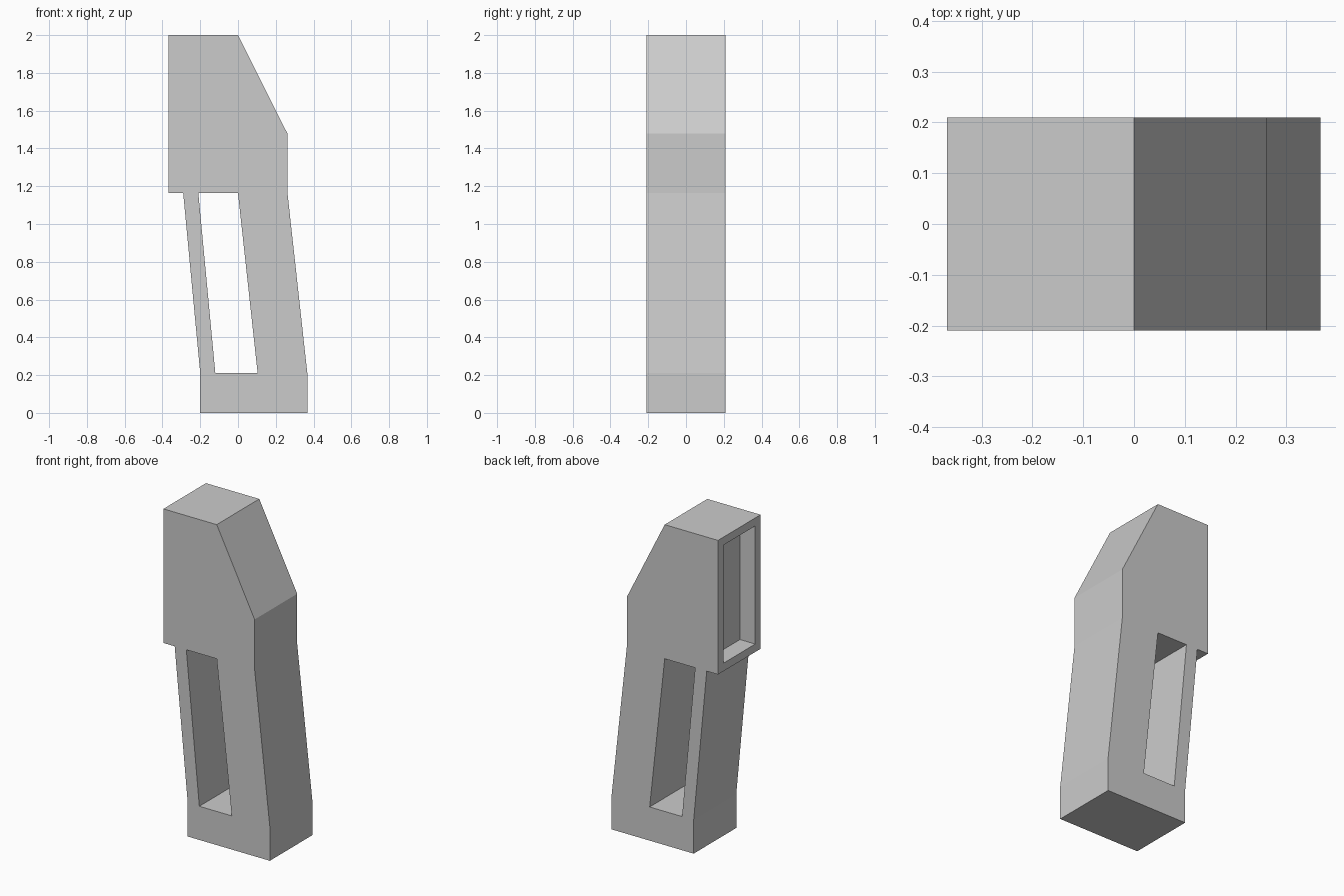
import bpy, bmesh

if "Cube" in bpy.data.objects:
    bpy.data.objects.remove(bpy.data.objects["Cube"])

HALF = 0.21  # half thickness in y


def prism(name, profile, half):
    """Extrude an xz profile symmetrically along y."""
    bm = bmesh.new()
    face = bm.faces.new([bm.verts.new((x, -half, z)) for x, z in profile])
    ext = bmesh.ops.extrude_face_region(bm, geom=[face])
    verts = [v for v in ext["geom"] if isinstance(v, bmesh.types.BMVert)]
    bmesh.ops.translate(bm, verts=verts, vec=(0, 2 * half, 0))
    bmesh.ops.recalc_face_normals(bm, faces=bm.faces)
    mesh = bpy.data.meshes.new(name)
    bm.to_mesh(mesh)
    bm.free()
    obj = bpy.data.objects.new(name, mesh)
    bpy.context.collection.objects.link(obj)
    return obj


def cut(target, cutter):
    mod = target.modifiers.new(cutter.name, 'BOOLEAN')
    mod.operation = 'DIFFERENCE'
    mod.solver = 'EXACT'
    mod.object = cutter
    cutter.hide_render = True
    cutter.display_type = 'WIRE'


# Body: foot, leaning shaft and chamfered head in one outline
body = prism("body", [
    (-0.20, 0), (0.367, 0), (0.367, 0.21), (0.262, 1.163), (0.262, 1.478),
    (0, 2), (-0.368, 2), (-0.368, 1.163), (-0.29, 1.163), (-0.20, 0.21),
], HALF)

# Slanted window right through the shaft
cut(body, prism("window_cutter", [
    (-0.12, 0.21), (0.104, 0.21), (0, 1.163), (-0.21, 1.163)], HALF + 0.1))

# Shallow rectangular recess in the left face of the head
cut(body, prism("recess_cutter", [
    (-0.5, 1.213), (-0.263, 1.213), (-0.263, 1.95), (-0.5, 1.95)], HALF - 0.053))
